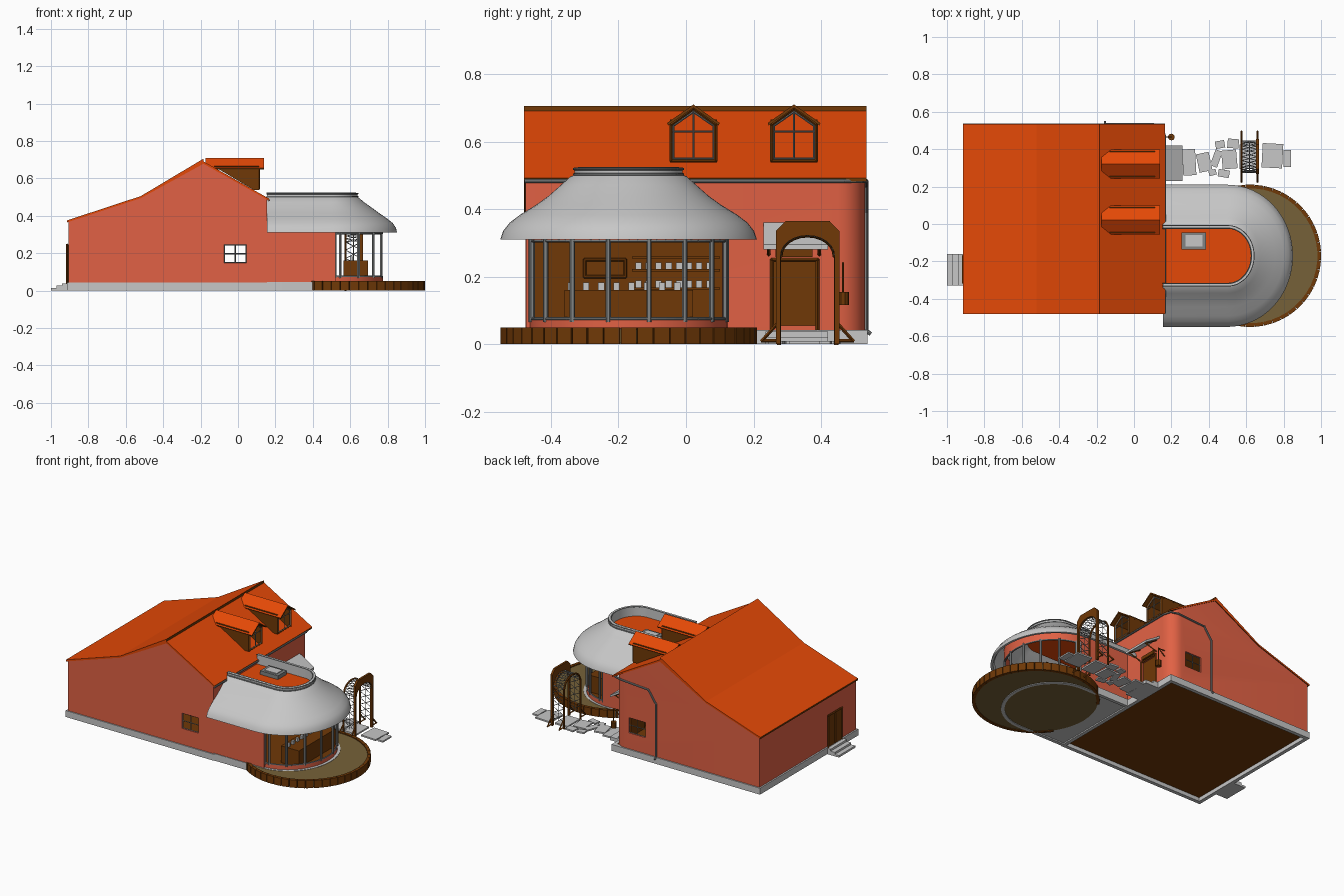
import bpy, bmesh
from math import sin, cos, pi, radians
from mathutils import Vector, Matrix

if "Cube" in bpy.data.objects:
    bpy.data.objects.remove(bpy.data.objects["Cube"])


def material(name, *rgb):
    m = bpy.data.materials.new(name)
    m.use_nodes = True
    m.diffuse_color = (*rgb, 1)
    m.node_tree.nodes["Principled BSDF"].inputs["Base Color"].default_value = (*rgb, 1)
    return m


WALL = material("coral plaster", .75, .12, .058)
TILE = material("orange roof", .78, .066, .002)
WOOD = material("brown wood", .16, .04, .002)
STONE = material("light grey stone", .57, .57, .57)
METAL = material("grey metal", .22, .23, .23)
SAND = material("khaki decking", .18, .12, .04)


def make(name, bm, *mats, rule=None):
    bmesh.ops.recalc_face_normals(bm, faces=bm.faces)
    if rule:
        for f in bm.faces:
            f.material_index = rule(f)
    me = bpy.data.meshes.new(name)
    bm.to_mesh(me)
    bm.free()
    for m in mats:
        me.materials.append(m)
    ob = bpy.data.objects.new(name, me)
    bpy.context.collection.objects.link(ob)
    return ob


def extruded(pts, axis, a, b):
    """Closed 2D outline extruded along an axis."""
    place = {"x": lambda p, t: (t, *p), "y": lambda p, t: (p[0], t, p[1]),
             "z": lambda p, t: (*p, t)}[axis]
    bm = bmesh.new()
    lo, hi = ([bm.verts.new(place(p, t)) for p in pts] for t in (a, b))
    bm.faces.new(lo)
    bm.faces.new(hi)
    for i in range(len(pts)):
        bm.faces.new((lo[i - 1], lo[i], hi[i], hi[i - 1]))
    bmesh.ops.recalc_face_normals(bm, faces=bm.faces)
    return bm


def prism(name, pts, axis, a, b, *mats, rule=None):
    return make(name, extruded(pts, axis, a, b), *mats, rule=rule)


def boxes(name, items, mat):
    """Each item: (x range, y range, z range, optional turn in degrees)."""
    bm = bmesh.new()
    for xs, ys, zs, *turn in items:
        mid = Vector([(r[0] + r[1]) / 2 for r in (xs, ys, zs)])
        size = [r[1] - r[0] for r in (xs, ys, zs)]
        rot = Matrix.Rotation(radians(turn[0] if turn else 0), 4, "Z")
        bmesh.ops.create_cube(bm, size=1, matrix=Matrix.Translation(mid) @ rot @ Matrix.Diagonal((*size, 1)))
    return make(name, bm, mat)


def bars(name, paths, r, mat, sides=6):
    """Round rods along polylines."""
    bm = bmesh.new()
    for path in paths:
        for p, q in zip(path, path[1:]):
            p, q = Vector(p), Vector(q)
            turn = (q - p).to_track_quat("Z", "Y").to_matrix().to_4x4()
            bmesh.ops.create_cone(bm, cap_ends=True, segments=sides, radius1=r, radius2=r,
                                  depth=(q - p).length + r, matrix=Matrix.Translation((p + q) / 2) @ turn)
    return make(name, bm, mat)


CX, CY, X0 = .5, -.17, .155


def bay(rx, ry, n=32):
    """U-shaped plan of the rounded bay, open at the house."""
    arc = [(CX + rx * cos(t), CY + ry * sin(t)) for t in (-pi / 2 + pi * i / n for i in range(n + 1))]
    return [(X0, CY - ry)] + arc + [(X0, CY + ry)]


def loft(name, rows, mat):
    bm = bmesh.new()
    rings = [[bm.verts.new((*p, z)) for p in bay(rx, ry)] for rx, ry, z in rows]
    for a, b in zip(rings, rings[1:]):
        for i in range(len(a) - 1):
            bm.faces.new((a[i], a[i + 1], b[i + 1], b[i]))
    return make(name, bm, mat)


# House shell with one rounded corner, windows and entrance cut through
bm = extruded([(-.905, .035), (.155, .035), (.155, .488), (-.185, .686), (-.52, .498), (-.905, .369)], "y", -.475, .53)
corner = [e for e in bm.edges if all(v.co.x > .15 and v.co.y > .5 for v in e.verts)]
bmesh.ops.bevel(bm, geom=corner, offset=.08, segments=6, profile=.5, affect="EDGES")
house = make("house_walls", bm, WALL, WOOD)
shell = house.modifiers.new("shell", "SOLIDIFY")
shell.thickness, shell.offset, shell.material_offset = .018, -1, 1
cutters = [boxes("window_cutter", [((-.075, .045), (-.6, .6), (.147, .247))], WALL),
           boxes("entrance_cutter", [((.1, .3), (.255, .39), (.055, .25))], WALL)]
for c in cutters:
    cut = house.modifiers.new("cut", "BOOLEAN")
    cut.object, cut.solver = c, "EXACT"
deps = bpy.context.evaluated_depsgraph_get()
house.data = bpy.data.meshes.new_from_object(house.evaluated_get(deps))
house.modifiers.clear()
for c in cutters:
    bpy.data.objects.remove(c)

# Foundation walls around a recessed floor
boxes("foundation", [((x - .012, x + .012), (-.482, .538), (0, .042)) for x in (-.903, .153)]
      + [((-.915, .165), (y - .012, y + .012), (0, .042)) for y in (-.47, .526)], STONE)
boxes("underfloor", [((-.895, .145), (-.465, .52), (.025, .04))], WOOD)

# Main roof: orange tiles, brown ridge step, eaves and underside
top = [(-.915, .375), (-.52, .505), (-.185, .705), (-.184, .69), (.165, .492)]
prism("main_roof", top + [(.165, .482), (-.185, .678), (-.52, .494), (-.915, .364)], "y", -.48, .535,
      TILE, WOOD, rule=lambda f: 0 if f.normal.z > .4 or abs(f.normal.y) > .9 else 1)

# Small windows on both gable walls
for side, y in (("front", -.468), ("back", .523)):
    bars(side + "_window_frame", [
        [(-.073, y, .149), (.043, y, .149), (.043, y, .245), (-.073, y, .245), (-.073, y, .149)],
        [(-.015, y, .15), (-.015, y, .245)], [(-.073, y, .197), (.043, y, .197)]], .003, METAL, 4)

# Roof dormers
for i, y in enumerate((.022, .32)):
    tag = "dormer_%d_" % (i + 1)
    for s in (-1, 1):
        prism(tag + "cheek", [(.085, .538), (.112, .538), (.112, .665), (-.13, .665)], "y",
              y + s * .062, y + s * .07, WOOD)
    prism(tag + "roof", [(y - .078, .655), (y, .71), (y + .078, .655), (y + .075, .648), (y, .7), (y - .075, .648)],
          "x", -.175, .14, TILE, WOOD, rule=lambda f: 0 if f.normal.z > .3 else 1)
    def outline(w, base, eave, peak):
        return [(.112, y + a, b) for a, b in
                ((-w, base), (w, base), (w, eave), (0, peak), (-w, eave), (-w, base))]
    bars(tag + "frame", [outline(.066, .543, .65, .698)], .005, WOOD, 4)
    bars(tag + "glazing_bars", [outline(.059, .55, .647, .688), [(.112, y, .55), (.112, y, .69)],
                                [(.112, y - .06, .63), (.112, y + .06, .63)]], .003, METAL, 4)

# Gutter and bent downpipe
bars("gutter", [[(.165, -.475, .483), (.165, .47, .483), (.15, .52, .483), (.1, .534, .483), (-.1, .534, .47),
                 (-.155, .534, .39), (-.155, .534, .04), (-.155, .545, .032)]], .006, METAL, 8)

# Side door with steps
boxes("side_door", [((-.914, -.9), (-.31, -.175), (.04, .247))], WOOD)
bars("side_door_trim", [[(-.914, -.315, .04), (-.914, -.315, .247), (-.914, -.17, .247), (-.914, -.17, .04)],
                        [(-.914, -.243, .05), (-.914, -.243, .24)]], .005, WOOD, 4)
boxes("side_steps", [((-1 + .03 * i, -.91), (-.33, -.16), (0, .013 * (i + 1))) for i in range(3)], STONE)

# Entrance door, sloped canopy, brackets and step
boxes("entrance_door", [((.125, .138), (.25, .395), (.042, .255))], WOOD)
bars("entrance_frame", [[(.157, .255, .045), (.157, .255, .25), (.157, .39, .25), (.157, .39, .045)]], .006, WOOD, 4)
boxes("entrance_sign_board", [((.15, .165), (.265, .375), (.258, .28))], WOOD)
prism("entrance_canopy", [(.155, .36), (.26, .295), (.26, .28), (.155, .345)], "y", .23, .42, STONE)
bars("canopy_brackets", [[(.16, y, .265), (.24, y, .29), (.16, y, .34)] for y in (.245, .395)], .005, WOOD, 4)
boxes("entrance_steps", [((.155, .26), (.235, .42), (0, .022)), ((.155, .2), (.235, .42), (.02, .038))], STONE)

# Wall lantern beside the entrance
bars("lantern_arm", [[(.15, .465, .24), (.2, .465, .24), (.2, .465, .15)], [(.15, .465, .2), (.2, .465, .24)]],
     .003, WOOD)
bars("lantern", [[(.2, .465, .125), (.2, .465, .145)]], .018, WOOD, 10)

# Round deck edged with boards
DX, R = .62, .38
ring = [2 * pi * i / 48 for i in range(48)]
prism("deck_floor", [(DX + (R - .01) * cos(t), CY + (R - .01) * sin(t)) for t in ring], "z", .004, .044, SAND)
edge = []
for t in ring[:20] + ring[29:]:
    x, y = DX + (R - .01) * cos(t), CY + (R - .01) * sin(t)
    edge.append(((x - .01, x + .01), (y - .0232, y + .0232), (0, .05), t * 180 / pi))
boxes("deck_edge_boards", edge, WOOD)

# Bay: base, low wall, solid flanks, sill and upper wall hidden under the roof
prism("bay_foundation", bay(.293, .308), "z", .008, .046, STONE)
loft("bay_foundation_rim", [(.293, .308, .04), (.293, .308, 0), (.273, .286, 0), (.273, .286, .03)], STONE)
prism("bay_floor", bay(.27, .283), "z", .044, .05, WOOD)
loft("bay_low_wall", [(.275, .293, .04), (.275, .293, .072), (.262, .28, .072)], WALL)
loft("bay_upper_wall", [(.265, .283, .395), (.265, .283, .304), (.275, .293, .304), (.275, .293, .395)], WALL)
boxes("bay_flank_walls", [((X0, .52), (y - .009, y + .009), (.04, .315)) for y in (CY - .295, CY + .286)], WALL)
bars("bay_sill", [[(*p, z) for p in bay(.272, .29)[1:-1]] for z in (.075, .306)], .005, METAL)
posts = [(CX + .272 * cos(t), CY + .29 * sin(t)) for t in (radians(s * a) for s in (-1, 1) for a in (12, 35, 58, 80, 86))]
bars("bay_posts", [[(x, y, .07), (x, y, .31)] for x, y in posts], .008, METAL)

# Bay roof: curved skirt, double rim, sunken flat top and skylight
skirt = [(.325, .352, .325), (.335, .363, .31), (.35, .38, .31), (.345, .372, .335), (.328, .352, .36), (.3, .322, .383),
         (.255, .272, .414), (.22, .236, .44), (.175, .2, .472), (.145, .172, .497), (.135, .155, .503)]
loft("bay_roof", skirt, STONE)
loft("bay_roof_rim", [(.14, .16, .498), (.14, .16, .523), (.126, .146, .523), (.126, .146, .45)], STONE)
bars("bay_roof_rim_trim", [[(*p, z) for p in bay(rx, rx + .02)]
                           for rx, z in ((.141, .503), (.141, .519), (.128, .521))], .004, METAL)
prism("bay_flat_top", bay(.135, .152), "z", .45, .46, TILE)
boxes("skylight_frame", [((.255, .385), (-.135, -.045), (.455, .485))], METAL)
boxes("skylight_pane", [((.275, .365), (-.12, -.06), (.48, .49))], STONE)

# Bay interior: back panel, shelves with cups, counter
boxes("bay_back_panel", [((.158, .175), (-.455, .115), (.05, .4))], WOOD)
boxes("bay_shelves", [((.17, .22), (-.16, .1), (z - .006, z)) for z in (.168, .222, .26)], WOOD)
boxes("cups", [((.19, .21), (-.15 + .03 * i, -.132 + .03 * i), (z, z + .02)) for i in range(8) for z in (.168, .222)], STONE)
bars("bay_picture_frame", [[(.18, -.3, .2), (.18, -.18, .2), (.18, -.18, .25), (.18, -.3, .25), (.18, -.3, .2)]], .005, WOOD)
boxes("counter", [((.565, .695), (-.36, .02), (.05, .16))], WOOD)
boxes("counter_jars", [((.6, .615), (y, y + .018), (.16, .182)) for y in (-.35 + .045 * i for i in range(8))], STONE)

# Garden arch: boarded front frame, slim rear hoop, braces and lattice
AY = .36
arc = [(AY + .08 * cos(t), .262 + .06 * sin(t)) for t in (pi * i / 12 for i in range(13))]
outer = [(AY + s * a, b) for s, a, b in
         ((-1, .094, .26), (-1, .094, .335), (-1, .065, .365), (1, .065, .365), (1, .094, .335), (1, .094, .26))]
prism("arch_head", arc + outer, "x", .653, .667, WOOD)
boxes("arch_front_posts", [((.653, .667), (AY + s * .087 - .007, AY + s * .087 + .007), (0, .27)) for s in (-1, 1)], WOOD)
path = [(AY + .085, .04 + .044 * i) for i in range(6)] + arc + [(AY - .085, .26 - .044 * i) for i in range(6)]
bars("arch_rear_hoop", [[(.575, AY + .085, 0)] + [(.575, *p) for p in path] + [(.575, AY - .085, 0)]], .006, WOOD, 6)
bars("arch_braces", [[(x, AY + s * .09, .06), (x, AY + s * .135, .01), (x, AY + s * .09, .01)]
                     for s in (-1, 1) for x in (.575, .66)], .005, WOOD, 4)
weave = [[((.575, .66)[(i + k) % 2], *p) for i, p in enumerate(path)] for k in (0, 1)]
bars("arch_lattice", weave + [[(.617, *p) for p in path]], .002, METAL, 4)

# Stepping stones: x, y, length, width, turn
stones = [(.295, .33, .07, .14, 3), (.375, .33, .07, .1, 12), (.46, .425, .05, .04, 10), (.44, .35, .04, .09, -20),
          (.42, .275, .04, .03, 15), (.53, .43, .06, .05, -5), (.51, .345, .08, .1, 5), (.48, .27, .06, .04, -10),
          (.61, .36, .09, .13, 0), (.74, .365, .11, .13, -3), (.82, .35, .04, .09, 0)]
boxes("stepping_stones", [((x - l / 2, x + l / 2), (y - w / 2, y + w / 2), (0, .01), a) for x, y, l, w, a in stones], STONE)

# Smooth shading on rounded parts
bpy.ops.object.select_all(action="DESELECT")
for ob in bpy.data.objects:
    if ob.type == "MESH" and ob.name.startswith(("bay_", "house", "gutter", "deck_floor", "lantern")):
        ob.select_set(True)
        bpy.context.view_layer.objects.active = ob
bpy.ops.object.shade_smooth_by_angle(angle=radians(35))
